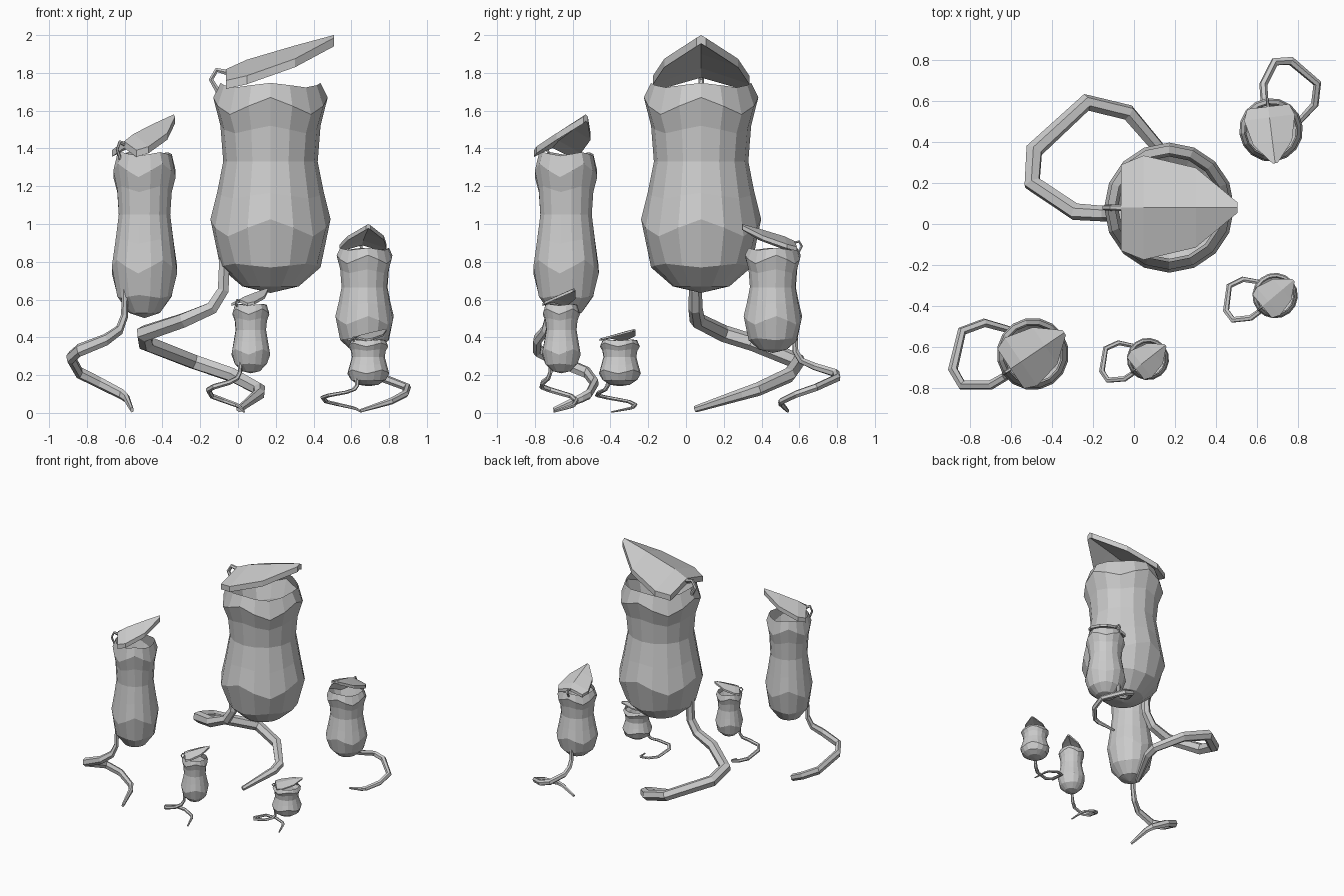
import bpy
from math import sin, cos, tau, radians
from mathutils import Matrix

if "Cube" in bpy.data.objects:
    bpy.data.objects.remove(bpy.data.objects["Cube"])

SIDES = 16


def mesh_object(name, verts, faces):
    mesh = bpy.data.meshes.new(name)
    mesh.from_pydata(verts, [], faces)
    mesh.update()
    ob = bpy.data.objects.new(name, mesh)
    bpy.context.collection.objects.link(ob)
    return ob


def tube(name, path):
    """Six-sided tapered tube along (x, y, z, radius) points."""
    cu = bpy.data.curves.new(name, 'CURVE')
    cu.dimensions = '3D'
    cu.bevel_depth = 1.0
    cu.bevel_resolution = 1
    cu.use_fill_caps = True
    sp = cu.splines.new('POLY')
    sp.points.add(len(path) - 1)
    for p, (x, y, z, r) in zip(sp.points, path):
        p.co = (x, y, z, 1)
        p.radius = r
    tmp = bpy.data.objects.new(name + "_curve", cu)
    bpy.context.collection.objects.link(tmp)
    deps = bpy.context.evaluated_depsgraph_get()
    mesh = bpy.data.meshes.new_from_object(tmp.evaluated_get(deps))
    bpy.data.objects.remove(tmp)
    for poly in mesh.polygons:
        poly.use_smooth = False
    ob = bpy.data.objects.new(name, mesh)
    bpy.context.collection.objects.link(ob)
    return ob


def pitcher(name):
    # (radius, height, scallop): bottom to rim, waisted with wavy edge loops
    rings = [(.15, .67, 0), (.265, .78, -.01), (.318, .98, .045), (.283, 1.15, .015),
             (.25, 1.33, 0), (.265, 1.50, .02), (.303, 1.625, .045), (.265, 1.735, .012)]
    verts, faces = [], []
    for r, z, wave in rings:
        for i in range(SIDES):
            a = tau * i / SIDES
            verts.append((r * cos(a), r * sin(a), z + wave * cos(4 * a)))
    for k in range(len(rings) - 1):
        for i in range(SIDES):
            j = (i + 1) % SIDES
            faces.append((k * SIDES + i, k * SIDES + j,
                          (k + 1) * SIDES + j, (k + 1) * SIDES + i))
    verts.append((0, 0, .635))
    faces += [(len(verts) - 1, (i + 1) % SIDES, i) for i in range(SIDES)]
    return mesh_object(name, verts, faces)


def lid(name):
    # stations: x, half width, ridge height, edge height; roof with thin shell
    stations = [(-.235, .21, 1.82, 1.76), (-.125, .255, 1.87, 1.785),
                (.13, .195, 1.945, 1.875), (.335, .025, 2.0, 1.985)]
    thick = .045
    verts, faces = [], []
    for x, w, zr, ze in stations:
        verts += [(x, -w, ze), (x, 0, zr), (x, w, ze),
                  (x, w, ze - thick), (x, 0, zr - thick), (x, -w, ze - thick)]
    for k in range(len(stations) - 1):
        for i in range(6):
            j = (i + 1) % 6
            faces.append((6 * k + i, 6 * k + 6 + i, 6 * k + 6 + j, 6 * k + j))
    e = 6 * (len(stations) - 1)
    faces += [(0, 1, 4, 5), (1, 2, 3, 4),
              (e + 5, e + 4, e + 1, e), (e + 4, e + 3, e + 2, e + 1)]
    return mesh_object(name, verts, faces)


# stalk dropping from the pitcher and spiralling to the ground
TENDRIL = [(-.24, -.03, .94, .03), (-.25, -.03, .65, .034), (-.31, -.03, .555, .038),
           (-.46, -.02, .49, .042), (-.67, .12, .42, .045), (-.66, .28, .37, .045),
           (-.405, .515, .27, .042), (-.2, .465, .2, .04), (-.06, .3, .125, .036),
           (-.06, .22, .1, .032), (-.165, -.03, .02, .018)]
# little hinge hook between rim and lid
HOOK = [(-.27, 0, 1.69, .016), (-.315, 0, 1.765, .014),
        (-.285, 0, 1.815, .014), (-.22, 0, 1.80, .018)]

# plants: label, x, y, horizontal scale, height scale, turn in degrees
PLANTS = [("large", .172, .08, 1.0, 1.0, 0),
          ("tall", -.495, -.635, .555, .79, 34),
          ("medium", .67, .46, .49, .5, -83),
          ("small", .068, -.66, .325, .33, 38),
          ("tiny", .69, -.35, .35, .222, 40)]

for label, x, y, s, h, turn in PLANTS:
    place = (Matrix.Translation((x, y, 0)) @ Matrix.Rotation(radians(turn), 4, 'Z')
             @ Matrix.Diagonal((s, s, h, 1)))
    for ob in (pitcher(label + "_pitcher"), lid(label + "_lid"),
               tube(label + "_tendril", TENDRIL), tube(label + "_lid_hook", HOOK)):
        ob.data.transform(place)
